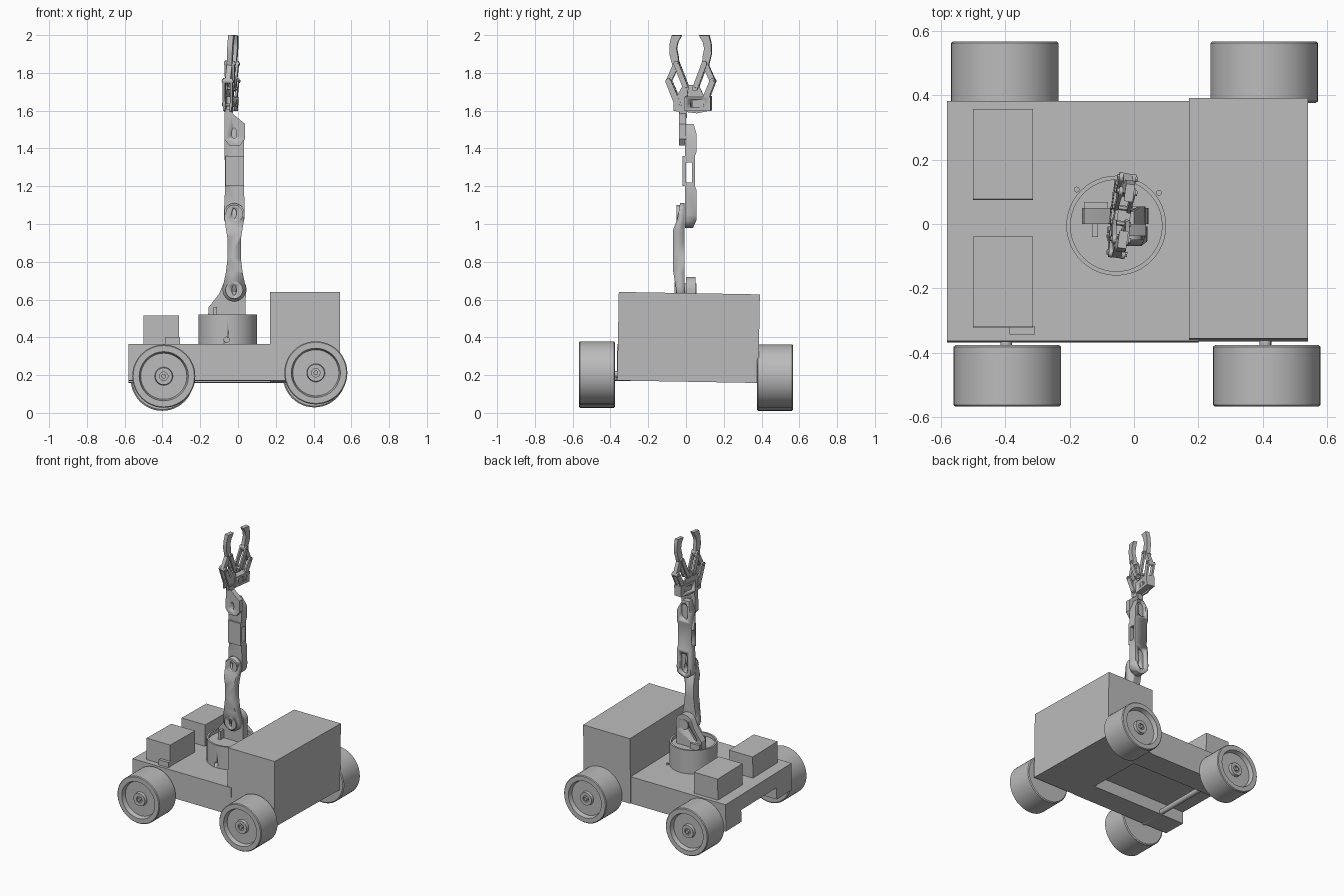
import bpy, bmesh
from math import sin, cos, pi, radians, atan2, hypot
from mathutils import Matrix, Vector

cube = bpy.data.objects.get("Cube")
if cube:
    bpy.data.objects.remove(cube)

grey = bpy.data.materials.new("plain grey")
grey.use_nodes = True
grey.diffuse_color = (0.5, 0.5, 0.5, 1)
grey.node_tree.nodes["Principled BSDF"].inputs["Base Color"].default_value = (0.5, 0.5, 0.5, 1)
I = Matrix.Identity(4)


def finish(name, bm, mat=I, smooth=True):
    bmesh.ops.recalc_face_normals(bm, faces=bm.faces)
    bm.transform(mat)
    me = bpy.data.meshes.new(name)
    bm.to_mesh(me)
    bm.free()
    me.materials.append(grey)
    ob = bpy.data.objects.new(name, me)
    bpy.context.collection.objects.link(ob)
    if smooth:
        bpy.ops.object.select_all(action='DESELECT')
        ob.select_set(True)
        bpy.context.view_layer.objects.active = ob
        bpy.ops.object.shade_smooth_by_angle(angle=radians(30))
    return ob


def prism(name, pts, axis, a, b, mat=I):
    """Extrude an outline of (x, z), (y, z) or (x, y) points along the remaining axis."""
    put = {'x': lambda p, t: (t, p[0], p[1]), 'y': lambda p, t: (p[0], t, p[1]),
           'z': lambda p, t: (p[0], p[1], t)}[axis]
    bm = bmesh.new()
    face = bm.faces.new([bm.verts.new(put(p, a)) for p in pts])
    out = bmesh.ops.extrude_face_region(bm, geom=[face])
    shift = Vector(put((0, 0), b - a))
    bmesh.ops.translate(bm, vec=shift, verts=[v for v in out['geom'] if isinstance(v, bmesh.types.BMVert)])
    return finish(name, bm, mat)


def box(name, x0, x1, y0, y1, z0, z1, mat=I):
    return prism(name, [(x0, y0), (x1, y0), (x1, y1), (x0, y1)], 'z', z0, z1, mat)


def oval(c, rx, ry=None, n=24):
    ry = ry or rx
    return [(c[0] + rx * cos(2 * pi * i / n), c[1] + ry * sin(2 * pi * i / n)) for i in range(n)]


def capsule(p, q, r1, r2, n=10):
    d = atan2(q[1] - p[1], q[0] - p[0])
    arc = lambda c, r, s: [(c[0] + r * cos(s + pi * i / n), c[1] + r * sin(s + pi * i / n)) for i in range(n + 1)]
    return arc(p, r1, d + pi / 2) + arc(q, r2, d - pi / 2)


def lathe(name, profile, mat=I, n=48):
    """Spin (radius, height) points around z."""
    bm = bmesh.new()
    vs = [bm.verts.new((r, 0, h)) for r, h in profile]
    es = [bm.edges.new(e) for e in zip(vs, vs[1:])]
    bmesh.ops.spin(bm, geom=vs + es, cent=(0, 0, 0), axis=(0, 0, 1), angle=2 * pi, steps=n)
    bmesh.ops.remove_doubles(bm, verts=bm.verts, dist=0.0001)
    return finish(name, bm, mat)


def combine(ob, tool, op):
    m = ob.modifiers.new(op.lower(), 'BOOLEAN')
    m.operation, m.object, m.solver = op, tool, 'EXACT'
    bpy.context.view_layer.update()
    me = bpy.data.meshes.new_from_object(ob.evaluated_get(bpy.context.evaluated_depsgraph_get()))
    ob.modifiers.clear()
    ob.data = me
    bpy.data.objects.remove(tool)
    return ob


# Chassis: deck with two side beams, tall cargo box and two small boxes
lean = Matrix.Rotation(radians(-1), 4, 'X')
prism("chassis", [(-.37, .165), (-.2, .165), (-.2, .25), (.2, .25), (.2, .165), (.375, .165),
                  (.375, .358), (-.37, .358)], 'x', -.58, .2, lean)
box("tall_box", .17, .54, -.367, .38, .165, .634, lean)
for name, y in (("right_box", -.328), ("left_box", .068)):
    box(name, -.5, -.313, y, y + .28, .34, .51, lean)
box("small_tab", -.387, -.308, -.35, -.325, .34, .395, lean)

# Wheels: dished rim with a hub, plus axles
rim = [(0, -.095), (.16, -.095), (.167, -.09), (.167, .09), (.162, .095), (.13, .095), (.122, .065),
       (.048, .065), (.045, .085), (.022, .085), (.022, .075), (.012, .075), (.012, .09), (0, .09)]
for end, x in (("back", -.397), ("front", .408)):
    for side, s in (("right", -1), ("left", 1)):
        z = .186 + .018 * (x + .4) / .8 - .008 * s
        place = Matrix.Translation((x - .004 * s, s * .471, z)) @ Matrix.Rotation(-s * pi / 2, 4, 'X')
        lathe(f"{end}_{side}_wheel", rim, place)
    prism(f"{end}_axle", oval((x, z + .008), .018, n=16), 'y', -.4, .4)

# Turntable with raised rim, bolts and front hole
base = Matrix.Translation((-.055, -.005, 0))
table = lathe("turntable", [(0, .34), (.155, .34), (.155, .522), (.142, .522), (.142, .5), (0, .5)], base)
combine(table, prism("hole_cutter", oval((-.06, .387), .014, n=16), 'y', -.2, -.13), 'DIFFERENCE')
for x, y in ((-.178, .107), (.077, .097)):
    prism("deck_bolt", oval((x, y), .009, n=12), 'z', .34, .365)

# Arm base bracket: leaning plate with a slot, carried by a foot
bracket = prism("arm_bracket", [(-.16, .495), (.04, .495), (.04, .6)] + oval((-.02, .655), .065)[0:11]
                + [(-.1, .63), (-.155, .56)], 'y', .0, .05)
combine(bracket, prism("slot_cutter", capsule((-.1, .56), (-.04, .64), .018, .018), 'y', .025, .1), 'DIFFERENCE')
box("bracket_foot", -.155, -.08, .0, .068, .495, .54)
box("bracket_stop", -.13, -.112, -.04, .0, .495, .56)
prism("shoulder_pin", oval((-.02, .65), .035), 'y', -.05, .055)


def arm_link(name, front, side, holes):
    link = prism(name, front, 'y', -.2, .2)
    combine(link, prism("side_cutter", side, 'x', -.2, .2), 'INTERSECT')
    for z in holes:
        combine(link, prism("slot_cutter", oval((-.02, z), .013, .028, 16), 'y', -.2, .2), 'DIFFERENCE')
    return link


# Lower arm: narrow waist between two round joints
right_edge = [(.04, .67), (.025, .74), (.015, .82), (.015, .92), (.03, 1.01)]
waist = right_edge + [(.035, 1.05)] + [(-.02 + .055 * cos(a * pi / 8), 1.055 + .055 * sin(a * pi / 8)) for a in range(1, 8)]
waist += [(-.04 - x, z) for x, z in reversed(right_edge)]
waist += [(-.02 + .062 * cos(a * pi / 8), .65 + .062 * sin(a * pi / 8)) for a in range(8, 17)]
arm_link("lower_arm", waist, [(-.04, .58), (-.008, .58), (-.008, 1.12), (-.03, 1.12), (-.045, 1.03),
                              (-.068, .97), (-.068, .75)], ())
for z, y in ((.65, -.06), (1.055, -.05)):
    disc = prism("joint_disc", oval((-.02, z), .046), 'y', y, -.008)
    combine(disc, prism("slot_cutter", oval((-.02, z), .012, .026, 16), 'y', -.1, y + .02), 'DIFFERENCE')

# Upper arm: channel with a through window and a motor block
outline = [(.035, 1.05), (.032, 1.2), (.032, 1.46), (.0, 1.53), (-.05, 1.53), (-.072, 1.46), (-.068, 1.2), (-.075, 1.05)]
outline += [(-.02 + .057 * cos(a * pi / 8), 1.04 + .06 * sin(a * pi / 8)) for a in range(9, 16)]
upper = arm_link("upper_arm", outline, [(-.005, .975), (.035, .975), (.055, 1.02), (.055, 1.18), (.047, 1.2), (.047, 1.36),
                                        (.055, 1.38), (.055, 1.48), (.04, 1.53), (-.005, 1.53)], (1.05,))
for za, zb in ((1.04, 1.13), (1.43, 1.48)):
    combine(upper, prism("slot_cutter", capsule((-.02, za), (-.02, zb), .03, .03), 'y', .03, .1), 'DIFFERENCE')
combine(upper, box("window_cutter", -.2, .2, .0, .033, 1.22, 1.325), 'DIFFERENCE')
box("arm_motor", -.067, .031, -.018, .0, 1.2, 1.36)

# Wrist plate and its neck
wrist = prism("wrist", [(-.07, 1.6), (-.035, 1.59), (.037, 1.53), (.037, 1.45), (.01, 1.415), (-.045, 1.415),
                        (-.072, 1.45)], 'y', -.037, .0)
combine(wrist, prism("slot_cutter", oval((-.02, 1.48), .013, .028, 16), 'y', -.1, .1), 'DIFFERENCE')
box("wrist_neck", -.07, -.03, -.035, .005, 1.56, 1.61)

# Gripper: slightly turned, two mirrored fingers on parallel links
hand = (Matrix.Translation((-.045, .027, 1.6)) @ Matrix.Rotation(radians(-8), 4, 'Z')
        @ Matrix.Rotation(radians(3), 4, 'Y') @ Matrix.Translation((0, 0, -1.6)))
palm = box("palm_motor", -.03, .03, -.03, .108, 1.6, 1.675, hand)
combine(palm, box("window_cutter", -.1, .1, .0, .08, 1.62, 1.657, hand), 'DIFFERENCE')
box("motor_core", -.02, .02, .01, .06, 1.615, 1.66, hand)
prism("palm_plate", [(-.09, 1.6), (.03, 1.585), (.1, 1.6), (.04, 1.735), (-.04, 1.735), (-.09, 1.65)], 'x', -.022, -.012, hand)
prism("palm_back_plate", [(-.09, 1.6), (-.03, 1.59), (-.01, 1.735), (-.04, 1.735), (-.09, 1.65)], 'x', .012, .022, hand)

knuckle, elbow, root, inner = (.075, 1.85), (.118, 1.757), (.066, 1.63), (.024, 1.718)
claw = [(.06, 1.835), (.095, 1.835), (.112, 1.9), (.112, 1.95), (.1, 2.0), (.046, 2.0),
        (.066, 1.965), (.074, 1.93), (.066, 1.89)]
for side, s in (("right", -1), ("left", 1)):
    flip = lambda pts: [(s * y, z) for y, z in pts]
    prism(f"{side}_claw", flip(claw), 'x', -.014, .014, hand)
    prism(f"{side}_claw_base", flip(capsule(elbow, knuckle, .014, .016)), 'x', -.014, .014, hand)
    for x in (-.026, .014):
        prism(f"{side}_outer_link", flip(capsule(root, elbow, .017, .015)), 'x', x, x + .012, hand)
        prism(f"{side}_inner_link", flip(capsule(inner, knuckle, .014, .014)), 'x', x, x + .012, hand)
    for p in (knuckle, elbow, root, inner):
        prism(f"{side}_pin", flip(oval(p, .008, n=12)), 'x', -.032, .032, hand)
